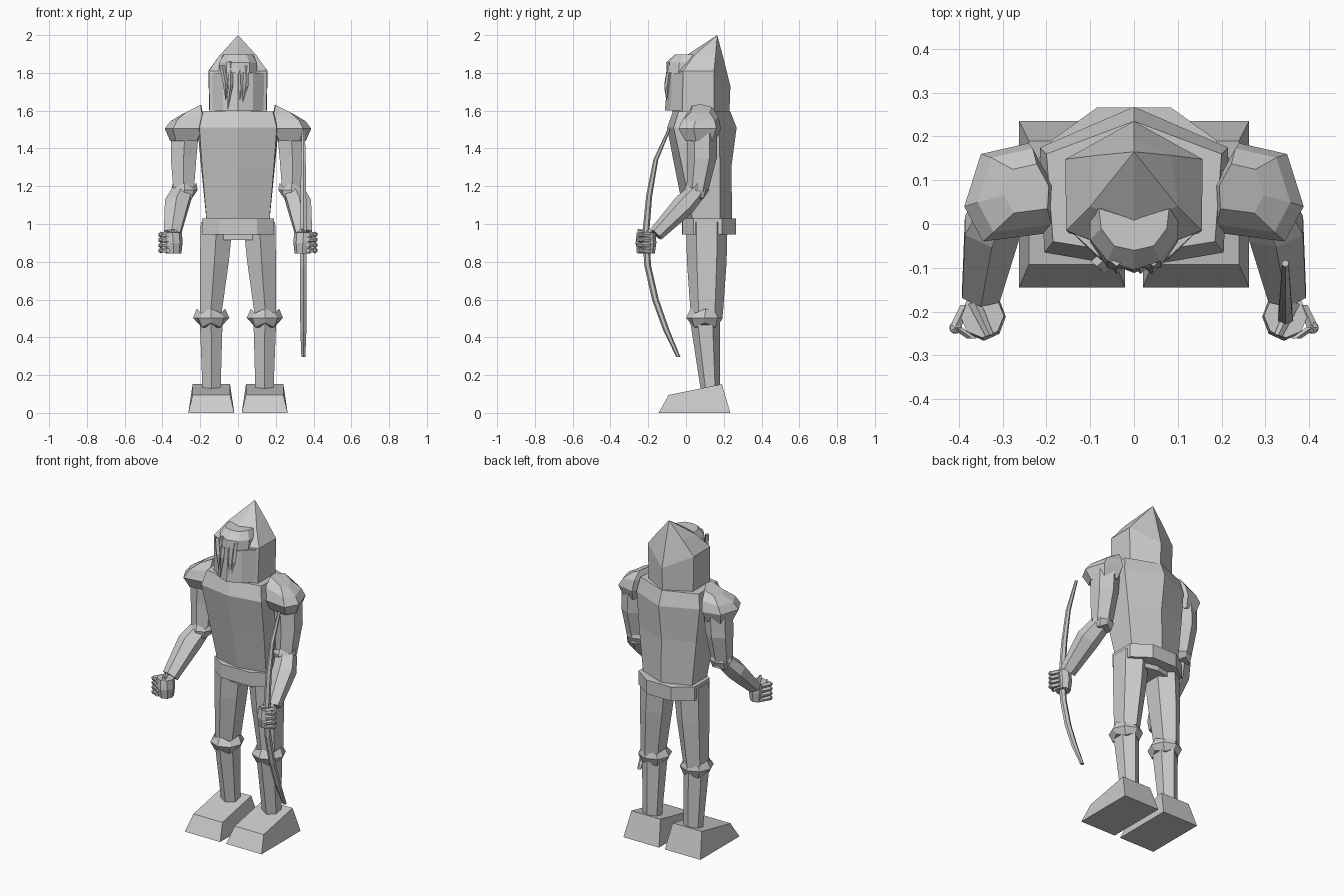
import bpy, bmesh, math
from mathutils import Vector

grey = bpy.data.materials.new("plain_grey")
grey.diffuse_color = (0.6, 0.6, 0.6, 1)


def finish(name, bm):
    bmesh.ops.recalc_face_normals(bm, faces=bm.faces)
    me = bpy.data.meshes.new(name)
    bm.to_mesh(me)
    bm.free()
    me.materials.append(grey)
    ob = bpy.data.objects.new(name, me)
    bpy.context.collection.objects.link(ob)
    return ob


def loft(name, rings):
    """Skin a list of equal-length point rings, capping both ends."""
    bm = bmesh.new()
    vs = [[bm.verts.new(p) for p in r] for r in rings]
    n = len(vs[0])
    for a, b in zip(vs, vs[1:]):
        for i in range(n):
            j = (i + 1) % n
            bm.faces.new((a[i], a[j], b[j], b[i]))
    bm.faces.new(vs[0])
    bm.faces.new(vs[-1])
    bmesh.ops.remove_doubles(bm, verts=bm.verts, dist=0.0005)
    return finish(name, bm)


def tube(name, secs, n=6, axis=(0, 0, 1), side=1, zig=0):
    """Loft ellipses (x, y, z, rx, ry) set square to an axis; zig makes a jagged rim."""
    w = Vector(axis).normalized()
    u = (Vector((1, 0, 0)) - w * w.x).normalized()
    v = w.cross(u)
    rings = []
    for k, (x, y, z, ru, rv) in enumerate(secs):
        ring = []
        for i in range(n):
            a = math.pi / 2 + 2 * math.pi * i / n
            p = Vector((x, y, z)) + u * ru * math.cos(a) + v * rv * math.sin(a)
            if k != 1:
                p += w * zig * (-1) ** i
            ring.append((p.x * side, p.y, p.z))
        rings.append(ring)
    return loft(name, rings)


def sym(half, z):
    """Closed ring from right-hand points: the first and last lie on x = 0."""
    pts = [(p[0], p[1], p[2] if len(p) > 2 else z) for p in half]
    return pts + [(-x, y, h) for x, y, h in pts[-2:0:-1]]


# Torso: six-sided, with a ridge down chest and spine
loft("torso", [sym([(0, fy), (sx, sy), (bx, by), (0, ky)], z) for z, fy, sx, sy, bx, by, ky in [
    (1.00, 0.00, .165, .04, .165, .18, .245),
    (1.30, -.06, .19, -.02, .195, .18, .24),
    (1.51, -.10, .205, -.065, .215, .175, .268),
    (1.595, -.07, .185, -.04, .20, .16, .235)]])

# Belt and hip block
loft("belt", [sym([(0, -.02), (.10, -.018), (.19, .04), (.19, .19), (.085, .266), (0, .266)], z)
              for z in (.945, 1.03)])
loft("hips", [sym([(0, .02), (.10, .03), (.10, .19), (0, .21)], z) for z in (.915, .98)])

# Hood with pointed crown
apex = (0, .165, 2.0)
loft("hood", [
    sym([(0, -.075), (.15, -.02), (.152, .148), (0, .23)], 1.595),
    sym([(0, -.075), (.155, -.015), (.157, .148), (0, .235, 1.73)], 1.81),
    sym([(0, .005, 1.895), (.10, .04, 1.89), (.085, .157, 1.9), (0, .195, 1.89)], 1.89),
    [apex] * 6])

# Face and fringe, ridged down the middle
loft("face", [sym([(0, -.112), (.08, -.08), (.14, -.02), (.10, .05), (0, .05)], 1.6),
              sym([(0, -.095), (.08, -.075), (.14, -.02), (.10, .05), (0, .05)], 1.80)])
loft("fringe", [
    sym([(0, -.10), (.06, -.10), (.10, -.04), (.10, .04), (0, .04)], 1.80),
    sym([(0, -.105), (.06, -.085), (.10, -.035), (.10, .045), (0, .04)], 1.855),
    sym([(0, -.06), (.045, -.05), (.075, -.01), (.08, .035), (0, .01)], 1.897)])

# Hair locks hanging over the face
for i, (x0, x1, top, low) in enumerate([(-.085, -.065, 1.84, 1.66), (-.04, -.055, 1.86, 1.58 + .03),
                                        (.01, .005, 1.83, 1.60), (.045, .02, 1.84, 1.59 + .03)]):
    mid = (top + low) / 2
    tube(f"hair_lock_{i + 1}", [(x0, -.085, top, .014, .012),
                                ((x0 + x1) / 2 + .008, -.10, mid, .014, .014),
                                (x1, -.095, low, .002, .002)], n=4)
tube("hair_spike", [(.085, .04, 1.87, .012, .015), (.093, .09, 1.885, .001, .001)], n=4, axis=(0, 1, .3))

for s, tag in ((1, "left"), (-1, "right")):
    # Foot: wedge with sloping sides
    corners = lambda x0, x1, y0, y1, z0, z1: [(s * x0, y0, z0), (s * x1, y0, z0),
                                              (s * x1, y1, z1), (s * x0, y1, z1)]
    loft(f"{tag}_foot", [corners(.02, .263, -.145, .235, 0, 0),
                         corners(.042, .24, -.092, .19, .095, .152)])
    # Leg
    tube(f"{tag}_thigh", [(.112, .11, 1.01, .098, .11), (.125, .11, .80, .088, .105),
                          (.145, .11, .52, .066, .085)], side=s)
    tube(f"{tag}_knee", [(.143, .105, .54, .075, .08), (.142, .098, .503, .096, .097),
                         (.142, .10, .465, .07, .078)], n=8, side=s, zig=.012)
    tube(f"{tag}_shin", [(.142, .10, .50, .07, .08), (.14, .13, .11, .055, .05)], side=s)

    # Shoulder guard: flared cap leaning to the neck
    rim = [(.19, -.02), (.345, -.04), (.388, .04), (.35, .16), (.24, .185), (.185, .085)]

    def cap(k, cx, cy, z, tilt=0):
        return [(s * (cx + (x - .285) * k), cy + (y - .07) * k, z - tilt * (x - .285)) for x, y in rim]
    loft(f"{tag}_shoulder_guard", [cap(.72, .285, .075, 1.44), cap(1, .285, .07, 1.505),
                                   cap(.85, .27, .075, 1.56, .15), cap(.5, .245, .08, 1.607, .25)])

    # Arm
    tube(f"{tag}_upper_arm", [(.28, .085, 1.50, .085, .08), (.288, .085, 1.35, .078, .078),
                              (.288, .06, 1.17, .062, .056)], side=s)
    tube(f"{tag}_elbow", [(.283, .06, 1.205, .062, .056), (.283, .057, 1.18, .07, .066),
                          (.287, .052, 1.145, .058, .056)], n=8, side=s, zig=.012)
    tube(f"{tag}_forearm", [(.295, .055, 1.17, .062, .05), (.325, -.01, 1.10, .072, .06),
                            (.35, -.16, .945, .05, .04)], side=s, axis=(.05, -.21, -.22))

    # Fist, thumb and curled fingers
    tube(f"{tag}_palm", [(.342, -.21, .843, .042, .045), (.343, -.212, .90, .05, .055),
                         (.347, -.21, .955, .05, .05)], n=8, side=s)
    tube(f"{tag}_thumb", [(.365, -.18, .95, .015, .02), (.33, -.255, .965, .01, .01)],
         n=5, axis=(-.3, -1, .1), side=s)
    for i in range(4):
        z = .86 + i * .028
        tube(f"{tag}_finger_{i + 1}", [(.385, -.185, z, .012, .012), (.408, -.235, z, .014, .014),
                                       (.37, -.262, z, .012, .012)], n=5, axis=(0, -1, 0), side=s)
        bm = bmesh.new()
        bmesh.ops.create_icosphere(bm, subdivisions=1, radius=.016)
        bmesh.ops.translate(bm, verts=bm.verts, vec=(s * .408, -.237, z))
        finish(f"{tag}_knuckle_{i + 1}", bm)

# Bow: slim curved stave held in the left hand
path = [(-.09, 1.50, .008), (-.16, 1.34, .013), (-.195, 1.15, .016), (-.213, .95, .018),
        (-.203, .78, .018), (-.162, .60, .018), (-.105, .44, .017), (-.04, .295, .011)]
tube("bow", [(.346, y, z, r * 1.1, r) for y, z, r in path], n=6)
